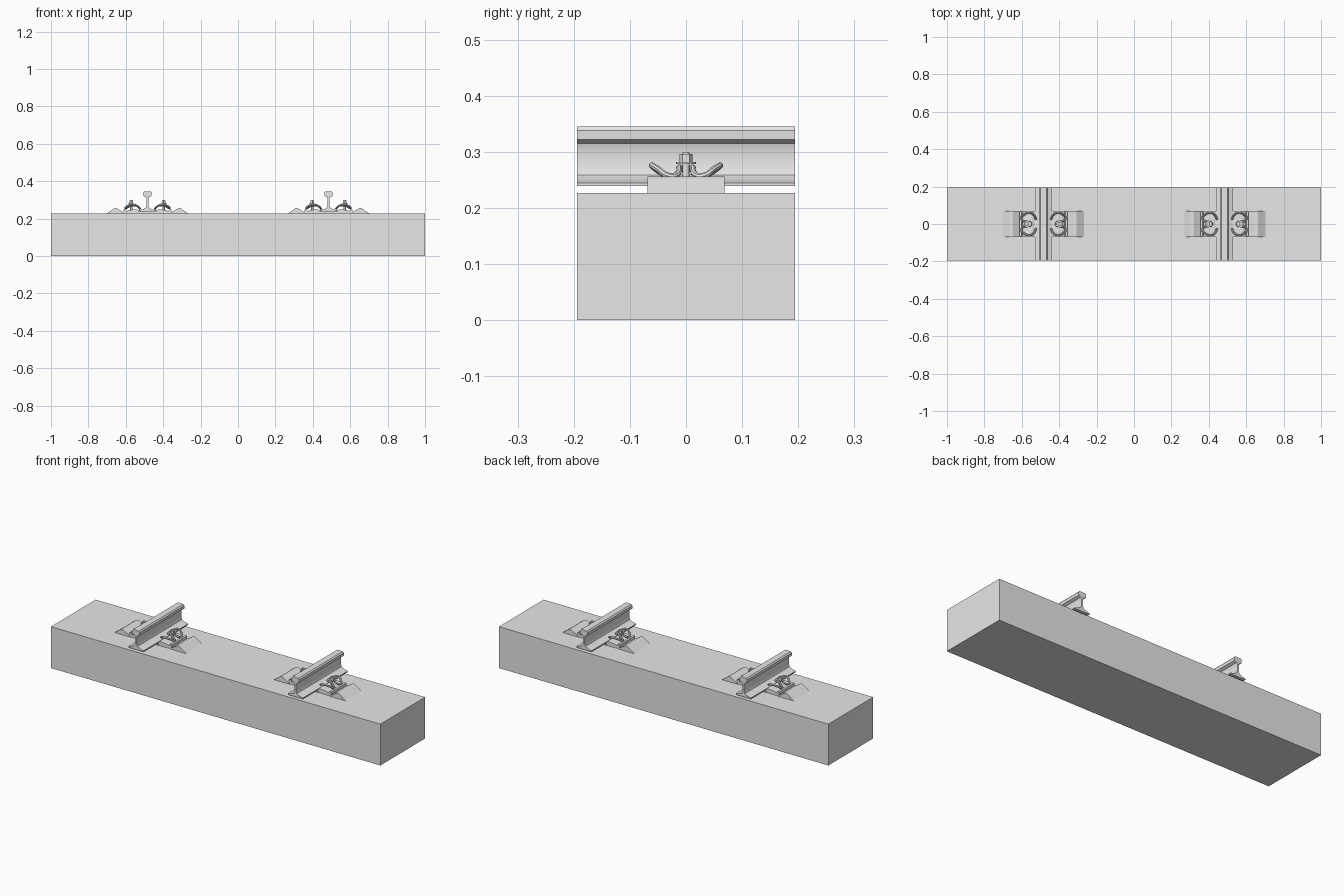
import bpy, bmesh
from mathutils import Vector

cube = bpy.data.objects.get("Cube")
if cube:
    bpy.data.objects.remove(cube, do_unlink=True)

grey = bpy.data.materials.new("plain grey")
grey.use_nodes = True
grey.diffuse_color = (0.8, 0.8, 0.8, 1)
grey.node_tree.nodes["Principled BSDF"].inputs["Base Color"].default_value = (0.8, 0.8, 0.8, 1)


def finish(name, bm):
    bmesh.ops.recalc_face_normals(bm, faces=bm.faces)
    mesh = bpy.data.meshes.new(name)
    bm.to_mesh(mesh)
    bm.free()
    mesh.materials.append(grey)
    obj = bpy.data.objects.new(name, mesh)
    bpy.context.collection.objects.link(obj)
    return obj


def extrude_profile(name, points, half, x=0, side=1):
    """Extrude an x-z outline along y, centred on y = 0."""
    bm = bmesh.new()
    face = bm.faces.new([bm.verts.new((x + side * u, -half, z)) for u, z in points])
    new = bmesh.ops.extrude_face_region(bm, geom=[face])["geom"]
    bmesh.ops.translate(bm, vec=(0, 2 * half, 0),
                        verts=[v for v in new if isinstance(v, bmesh.types.BMVert)])
    return finish(name, bm)


def disc(name, x, radius, low, high, sides):
    bm = bmesh.new()
    bmesh.ops.create_cone(bm, cap_ends=True, segments=sides, radius1=radius,
                          radius2=radius, depth=high - low)
    bmesh.ops.translate(bm, vec=(x, 0, (low + high) / 2), verts=bm.verts)
    return finish(name, bm)


def smooth(obj):
    bpy.ops.object.select_all(action='DESELECT')
    obj.select_set(True)
    bpy.context.view_layer.objects.active = obj
    bpy.ops.object.shade_smooth_by_angle()


def wire(name, points, radius):
    """Round bar following a smooth path, turned into a mesh."""
    data = bpy.data.curves.new(name, 'CURVE')
    data.dimensions = '3D'
    data.bevel_depth = radius
    data.bevel_resolution = 2
    data.resolution_u = 5
    data.use_fill_caps = True
    spline = data.splines.new('BEZIER')
    spline.bezier_points.add(len(points) - 1)
    for bp, co in zip(spline.bezier_points, points):
        bp.co = Vector(co)
        bp.handle_left_type = bp.handle_right_type = 'AUTO'
    data.materials.append(grey)
    obj = bpy.data.objects.new(name, data)
    bpy.context.collection.objects.link(obj)
    bpy.ops.object.select_all(action='DESELECT')
    obj.select_set(True)
    bpy.context.view_layer.objects.active = obj
    bpy.ops.object.convert(target='MESH')
    smooth(bpy.context.view_layer.objects.active)


LENGTH, DEPTH, TOP = 1.0, 0.194, 0.227
RAIL_X, PLATE = 0.484, 0.069

# Half outlines, measured outward from the rail centre
rail_half = [(0.046, 0.239), (0.046, 0.245), (0.022, 0.251), (0.009, 0.259), (0.005, 0.270),
             (0.005, 0.306), (0.008, 0.315), (0.022, 0.322), (0.023, 0.338), (0.017, 0.345)]
rail_outline = rail_half + [(-u, z) for u, z in reversed(rail_half)]
shoulder_outline = [(0.122, TOP), (0.125, 0.232), (0.160, 0.253), (0.166, 0.256),
                    (0.175, 0.256), (0.181, 0.253), (0.205, 0.236), (0.218, TOP)]
guide_outline = [(0.047, TOP), (0.047, 0.245), (0.060, 0.250), (0.100, 0.246),
                 (0.112, 0.240), (0.118, 0.252), (0.128, 0.250), (0.128, TOP)]
# Half of the spring clip: free end, outer loop, then the middle loop
clip_half = [(0.040, 0.024, 0.252), (0.050, 0.046, 0.264), (0.078, 0.061, 0.276),
             (0.106, 0.048, 0.268), (0.119, 0.030, 0.257), (0.108, 0.016, 0.260),
             (0.085, 0.012, 0.272), (0.070, 0.009, 0.270)]

# Concrete sleeper
extrude_profile("sleeper", [(-LENGTH, 0), (LENGTH, 0), (LENGTH, TOP), (-LENGTH, TOP)], DEPTH)

for end, x in (("right", -RAIL_X), ("left", RAIL_X)):
    # Rail and the pad below it
    smooth(extrude_profile(end + "_rail", rail_outline, DEPTH, x))
    extrude_profile(end + "_rail_pad",
                    [(-0.047, TOP), (0.047, TOP), (0.047, 0.239), (-0.047, 0.239)], PLATE, x)

    # Fastening on each side of the rail
    for label, s in (("_outer", 1 if x > 0 else -1), ("_inner", -1 if x > 0 else 1)):
        part = end + label
        extrude_profile(part + "_shoulder", shoulder_outline, PLATE, x, s)
        extrude_profile(part + "_guide_plate", guide_outline, PLATE - 0.003, x, s)
        half = [(x + s * u, y, z) for u, y, z in clip_half]
        middle = [(x + s * 0.066, 0, 0.269)]
        wire(part + "_spring_clip",
             half + middle + [(a, -y, z) for a, y, z in reversed(half)], 0.0055)
        bolt_x = x + s * 0.087
        smooth(disc(part + "_bolt", bolt_x, 0.006, 0.240, 0.299, 16))
        smooth(disc(part + "_washer", bolt_x, 0.018, 0.278, 0.282, 20))
        disc(part + "_nut", bolt_x, 0.012, 0.282, 0.296, 6)
